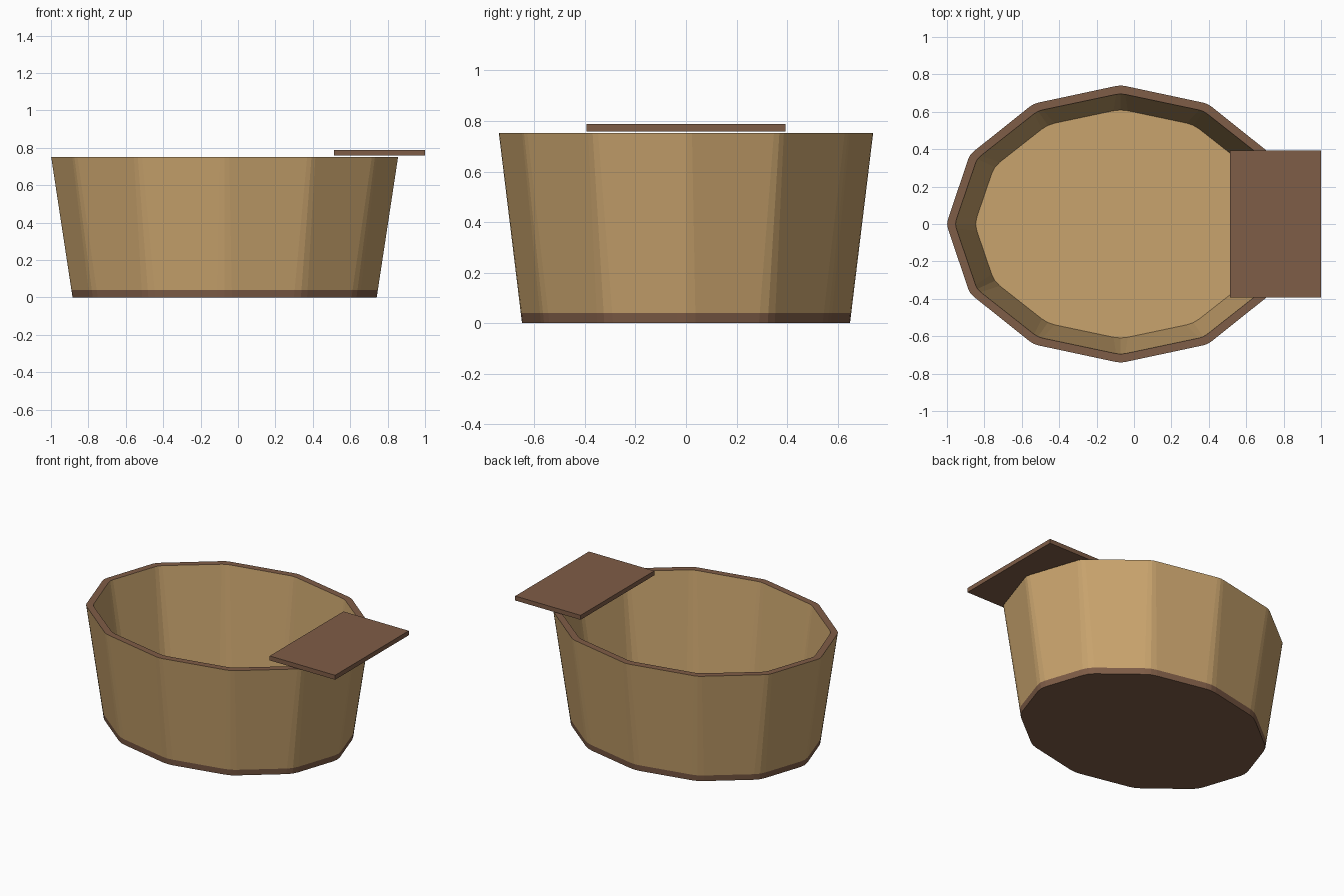
import bpy, bmesh, math
from mathutils import Vector

if "Cube" in bpy.data.objects:
    bpy.data.objects.remove(bpy.data.objects["Cube"])

CX, TOP, WALL, BASE = -0.0715, 0.752, 0.045, 0.04


def material(name, rgb):
    m = bpy.data.materials.new(name)
    m.diffuse_color = (*rgb, 1)
    m.use_nodes = True
    m.node_tree.nodes["Principled BSDF"].inputs["Base Color"].default_value = m.diffuse_color
    return m


tan = material("tan wood", (0.578, 0.366, 0.153))
brown = material("brown wood", (0.212, 0.109, 0.063))


def ring(z, inset=0.0):
    """Twelve sided oval with softly rounded corners, wider towards the top."""
    t = z / TOP
    rx = 0.8195 + 0.112 * t - inset
    ry = 0.653 + 0.09 * t - inset
    d = 0.04 - 0.015 * t
    pts = [Vector((CX + rx * math.cos(i * math.pi / 6),
                   ry * math.sin(i * math.pi / 6), z)) for i in range(12)]
    out = []
    for i, v in enumerate(pts):
        a = v + (pts[i - 1] - v).normalized() * d
        b = v + (pts[(i + 1) % 12] - v).normalized() * d
        out += [a, (a + 2 * v + b) / 4, b]
    return out


def add_object(name, bm, mats):
    mesh = bpy.data.meshes.new(name)
    bm.to_mesh(mesh)
    bm.free()
    for m in mats:
        mesh.materials.append(m)
    ob = bpy.data.objects.new(name, mesh)
    bpy.context.collection.objects.link(ob)
    return ob


# Tub: brown base band, tan outer wall, brown rim, tan inside and floor
bm = bmesh.new()
rings = [[bm.verts.new(p) for p in r] for r in (
    ring(0), ring(BASE), ring(TOP), ring(TOP, WALL), ring(0.045, WALL))]
n = len(rings[0])
for (lo, hi), mat in zip(zip(rings, rings[1:]), (1, 0, 1, 0)):
    for i in range(n):
        j = (i + 1) % n
        bm.faces.new((lo[i], lo[j], hi[j], hi[i])).material_index = mat
bm.faces.new(rings[0][::-1]).material_index = 1
bm.faces.new(rings[-1]).material_index = 0
bmesh.ops.recalc_face_normals(bm, faces=bm.faces)
add_object("tub", bm, (tan, brown))

# Flat board resting over the right end of the rim
bm = bmesh.new()
bmesh.ops.create_cube(bm, size=1)
bmesh.ops.scale(bm, vec=(0.488, 0.786, 0.03), verts=bm.verts)
bmesh.ops.translate(bm, vec=(0.756, 0, 0.773), verts=bm.verts)
add_object("board", bm, (brown,))
